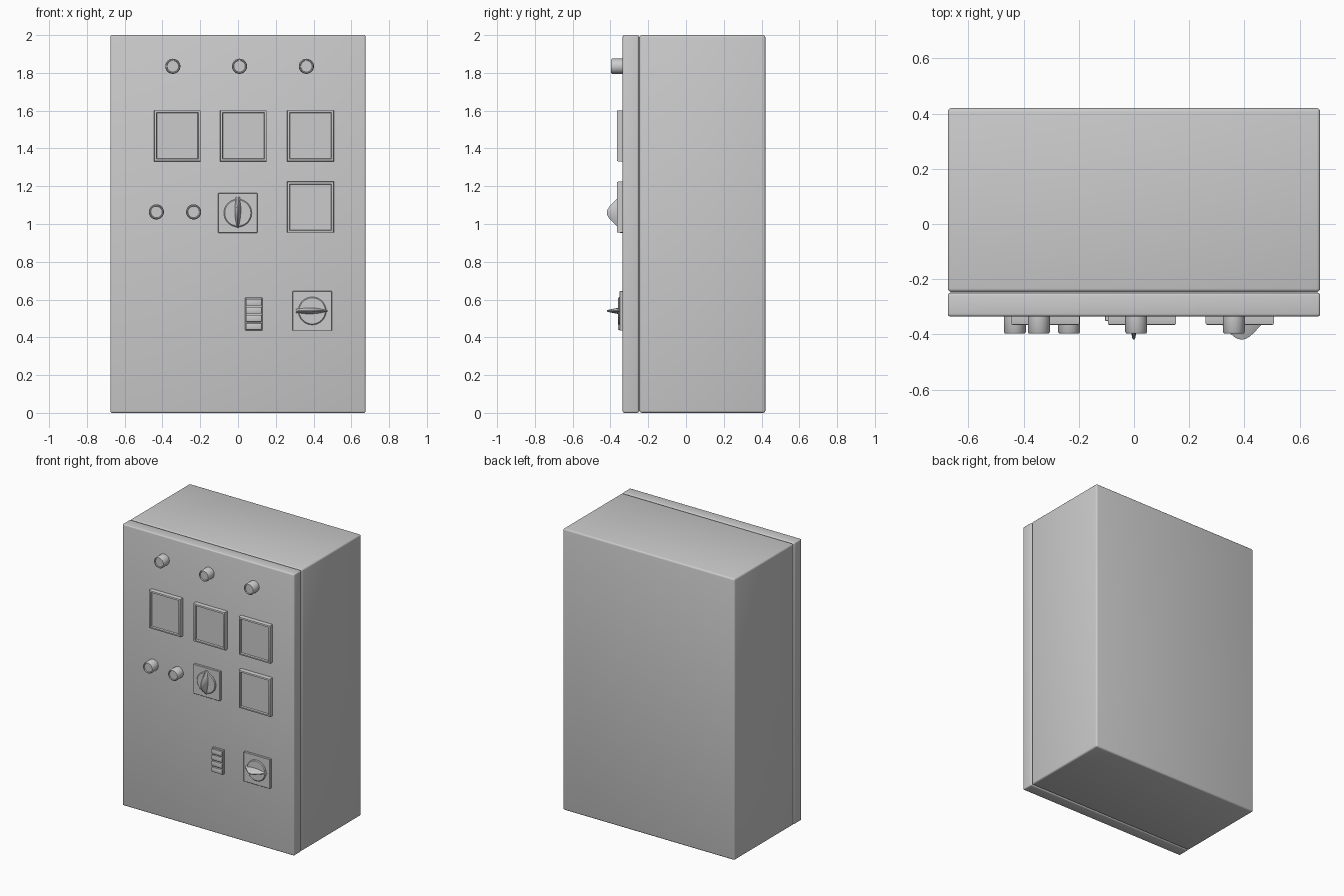
import bpy, bmesh, math
from mathutils import Matrix, Vector

if "Cube" in bpy.data.objects:
    bpy.data.objects.remove(bpy.data.objects["Cube"])

FRONT = -0.335  # door face


def finish(name, bm, smooth=True):
    bmesh.ops.recalc_face_normals(bm, faces=bm.faces[:])
    me = bpy.data.meshes.new(name)
    bm.to_mesh(me)
    bm.free()
    ob = bpy.data.objects.new(name, me)
    bpy.context.collection.objects.link(ob)
    if smooth:
        bpy.ops.object.select_all(action='DESELECT')
        ob.select_set(True)
        bpy.context.view_layer.objects.active = ob
        bpy.ops.object.shade_smooth_by_angle(angle=math.radians(35))
    return ob


def box_bm(x, y, z):
    bm = bmesh.new()
    size = [b - a for a, b in (x, y, z)]
    mid = [(a + b) / 2 for a, b in (x, y, z)]
    bmesh.ops.create_cube(bm, size=1, matrix=Matrix.Translation(mid) @ Matrix.Diagonal((*size, 1)))
    return bm


def box(name, x, y, z, bevel=0.0, segments=3):
    bm = box_bm(x, y, z)
    if bevel:
        bmesh.ops.bevel(bm, geom=bm.edges[:], offset=bevel, segments=segments,
                        profile=0.5, affect='EDGES')
    return finish(name, bm)


def lathe(name, cx, cz, profile, n=40):
    """Spin (radius, y) points around a y-parallel axis, capping both ends."""
    bm = bmesh.new()
    rings = [[bm.verts.new((cx + r * math.cos(2 * math.pi * i / n), y,
                            cz + r * math.sin(2 * math.pi * i / n))) for i in range(n)]
             for r, y in profile]
    for a, b in zip(rings, rings[1:]):
        for i in range(n):
            bm.faces.new((a[i], a[(i + 1) % n], b[(i + 1) % n], b[i]))
    bm.faces.new(rings[0])
    bm.faces.new(rings[-1])
    return finish(name, bm)


def meter(name, x0, z0, w=0.247, h=0.27):
    """Square bezel with chamfered rim and a recessed window."""
    bm = box_bm((x0, x0 + w), (-0.366, FRONT + 0.002), (z0, z0 + h))
    face = min(bm.faces, key=lambda f: f.calc_center_median().y)
    bmesh.ops.bevel(bm, geom=list(face.edges), offset=0.006, segments=2,
                    profile=0.5, affect='EDGES')
    face = min(bm.faces, key=lambda f: f.calc_center_median().y)
    bmesh.ops.inset_region(bm, faces=[face], thickness=0.009)
    bmesh.ops.inset_region(bm, faces=[face], thickness=0.004, depth=-0.012)
    finish(name, bm)


def handle(name, cx, cz, turn):
    """Thin bell-shaped grip, wide at the pointer end and tapering to the tail."""
    bm = bmesh.new()
    rings, n = [], 24
    for i in range(n + 1):
        t = i / n
        u = -0.08 + 0.165 * t
        y = -0.358 - 0.061 * math.sin(math.pi * t) ** 1.3
        wb = 0.004 + 0.014 * math.sin(math.pi * min(t * 0.85, 1)) ** 0.8
        wt = 0.003 + 0.004 * t
        ring = [(-wb, -0.35), (-min(wt, wb), y + 0.004), (-min(wt, wb) * 0.5, y),
                (min(wt, wb) * 0.5, y), (min(wt, wb), y + 0.004), (wb, -0.35)]
        rings.append([bm.verts.new((a, b, u)) for a, b in ring])
    for a, b in zip(rings, rings[1:]):
        for k in range(6):
            bm.faces.new((a[k], a[(k + 1) % 6], b[(k + 1) % 6], b[k]))
    bm.faces.new(rings[0])
    bm.faces.new(rings[-1])
    bm.transform(Matrix.Translation((cx, 0, cz)) @ Matrix.Rotation(turn, 4, 'Y'))
    finish(name, bm)


def rotary_switch(name, cx, cz, turn):
    box(name + "_plate", (cx - 0.104, cx + 0.104), (-0.351, FRONT + 0.002),
        (cz - 0.105, cz + 0.105), 0.002, 1)
    lathe(name + "_dial", cx, cz, [(0.074, -0.349), (0.074, -0.354), (0.069, -0.359)])
    handle(name + "_handle", cx, cz, turn)


# cabinet body and door, with a fine seam between
box("cabinet_body", (-0.675, 0.675), (-0.246, 0.42), (0, 2), 0.012)
box("cabinet_door", (-0.675, 0.675), (FRONT, -0.25), (0, 2), 0.009)
box("door_gasket", (-0.665, 0.665), (-0.26, -0.236), (0.01, 1.99))

# indicator lamps and push buttons
for i, (x, z) in enumerate([(-0.345, 1.835), (0.008, 1.835), (0.362, 1.835),
                            (-0.432, 1.064), (-0.235, 1.064)]):
    lathe(("lamp_" if z > 1.5 else "push_button_") + str(i + 1), x, z,
          [(0.04, FRONT + 0.002), (0.04, -0.391), (0.036, -0.397),
           (0.032, -0.397), (0.030, -0.390)])

# panel meters
for i, (x, z) in enumerate([(-0.445, 1.332), (-0.095, 1.332), (0.26, 1.332), (0.26, 0.954)]):
    meter("meter_" + str(i + 1), x, z)

# rotary switches
rotary_switch("selector_switch", -0.001, 1.058, 0)
rotary_switch("main_switch", 0.393, 0.54, -math.pi / 2)

# small terminal strip with raised blocks
box("strip_base", (0.038, 0.13), (-0.346, FRONT + 0.002), (0.436, 0.61), 0.003, 1)
for i in range(4):
    z = 0.44 + i * 0.0425
    box("strip_block_" + str(i + 1), (0.042, 0.126), (-0.361, -0.344), (z, z + 0.036), 0.005, 2)
